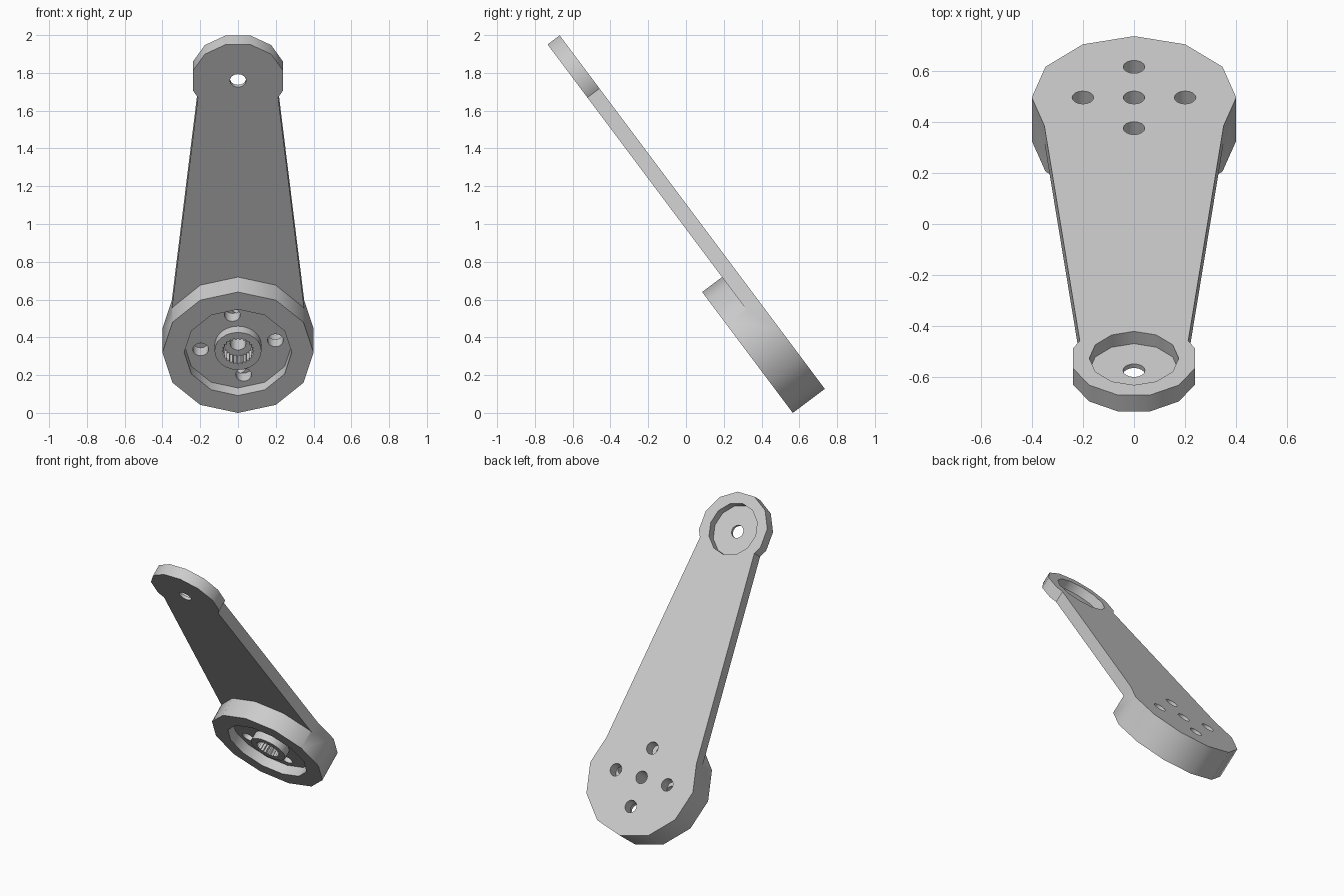
import bpy, math
from mathutils import Matrix

# Remove the default cube
cube = bpy.data.objects.get("Cube")
if cube:
    bpy.data.objects.remove(cube, do_unlink=True)

grey = bpy.data.materials.new("light_grey")
grey.use_nodes = True
colour = (0.6, 0.6, 0.6, 1)
grey.diffuse_color = colour
grey.node_tree.nodes["Principled BSDF"].inputs["Base Color"].default_value = colour

# Local frame: x across, y along the arm from the hub, z from back face to front
FRAME = Matrix(((1, 0, 0, 0), (0, -0.6, -0.8, 0.495), (0, 0.8, -0.6, 0.447), (0, 0, 0, 1)))
LENGTH, PLATE, HUB, FLOOR, OVER = 1.70, 0.08, 0.212, 0.145, 0.05


def ngon(radius, sides, x=0, y=0, turn=0):
    angles = [math.radians(turn) + math.tau * i / sides for i in range(sides)]
    return [(x + radius * math.cos(a), y + radius * math.sin(a)) for a in angles]


def prism(name, outline, low, high):
    n = len(outline)
    verts = [(x, y, z) for z in (low, high) for x, y in outline]
    faces = [list(range(n))[::-1], list(range(n, 2 * n))]
    faces += [(i, (i + 1) % n, n + (i + 1) % n, n + i) for i in range(n)]
    mesh = bpy.data.meshes.new(name)
    mesh.from_pydata(verts, [], faces)
    mesh.materials.append(grey)
    obj = bpy.data.objects.new(name, mesh)
    bpy.context.scene.collection.objects.link(obj)
    return obj


def combine(target, operation, *shape):
    tool = prism("helper", *shape)
    tool.hide_render = True
    mod = target.modifiers.new("combine", "BOOLEAN")
    mod.operation, mod.object, mod.solver = operation, tool, "EXACT"
    bpy.context.view_layer.update()
    depsgraph = bpy.context.evaluated_depsgraph_get()
    mesh = bpy.data.meshes.new_from_object(target.evaluated_get(depsgraph))
    target.modifiers.clear()
    target.data = mesh
    bpy.data.objects.remove(tool, do_unlink=True)


# Tapered plate joined to the round hub and the tip
arm = prism("lever_arm", [(-0.369, 0), (0.369, 0), (0.201, LENGTH), (-0.201, LENGTH)], 0, PLATE)
combine(arm, "UNION", ngon(0.4, 12), 0, HUB)
combine(arm, "UNION", ngon(0.248, 12, 0, LENGTH, 15), 0, PLATE)

# Recess and through hole in the tip
combine(arm, "DIFFERENCE", ngon(0.175, 12, 0, LENGTH), -OVER, 0.06)
combine(arm, "DIFFERENCE", ngon(0.043, 16, 0, LENGTH), -OVER, PLATE + OVER)

# Hub pocket with a central boss
combine(arm, "DIFFERENCE", ngon(0.285, 12), FLOOR, HUB + OVER)
combine(arm, "UNION", ngon(0.124, 24), FLOOR - 0.02, 0.2)

# Toothed socket in the boss
TEETH = 24
socket = [p for i in range(TEETH) for p in
          (ngon(0.086, TEETH)[i], ngon(0.074, TEETH, turn=180 / TEETH)[i])]
combine(arm, "DIFFERENCE", socket, FLOOR - 0.01, HUB + OVER)

# Screw holes: straight at the back, slightly turned at the front
combine(arm, "DIFFERENCE", ngon(0.042, 16), -OVER, HUB + OVER)
for i in range(4):
    for turn, low, high in ((0, -OVER, PLATE), (8.6, PLATE - 0.005, HUB)):
        a = math.radians(90 * i + turn)
        x, y = 0.2 * math.cos(a), 0.2 * math.sin(a)
        combine(arm, "DIFFERENCE", ngon(0.042, 16, x, y), low, high)

# Place the arm and shade it
arm.data.transform(FRAME)
bpy.ops.object.select_all(action="DESELECT")
arm.select_set(True)
bpy.context.view_layer.objects.active = arm
bpy.ops.object.shade_smooth_by_angle(angle=math.radians(31))
